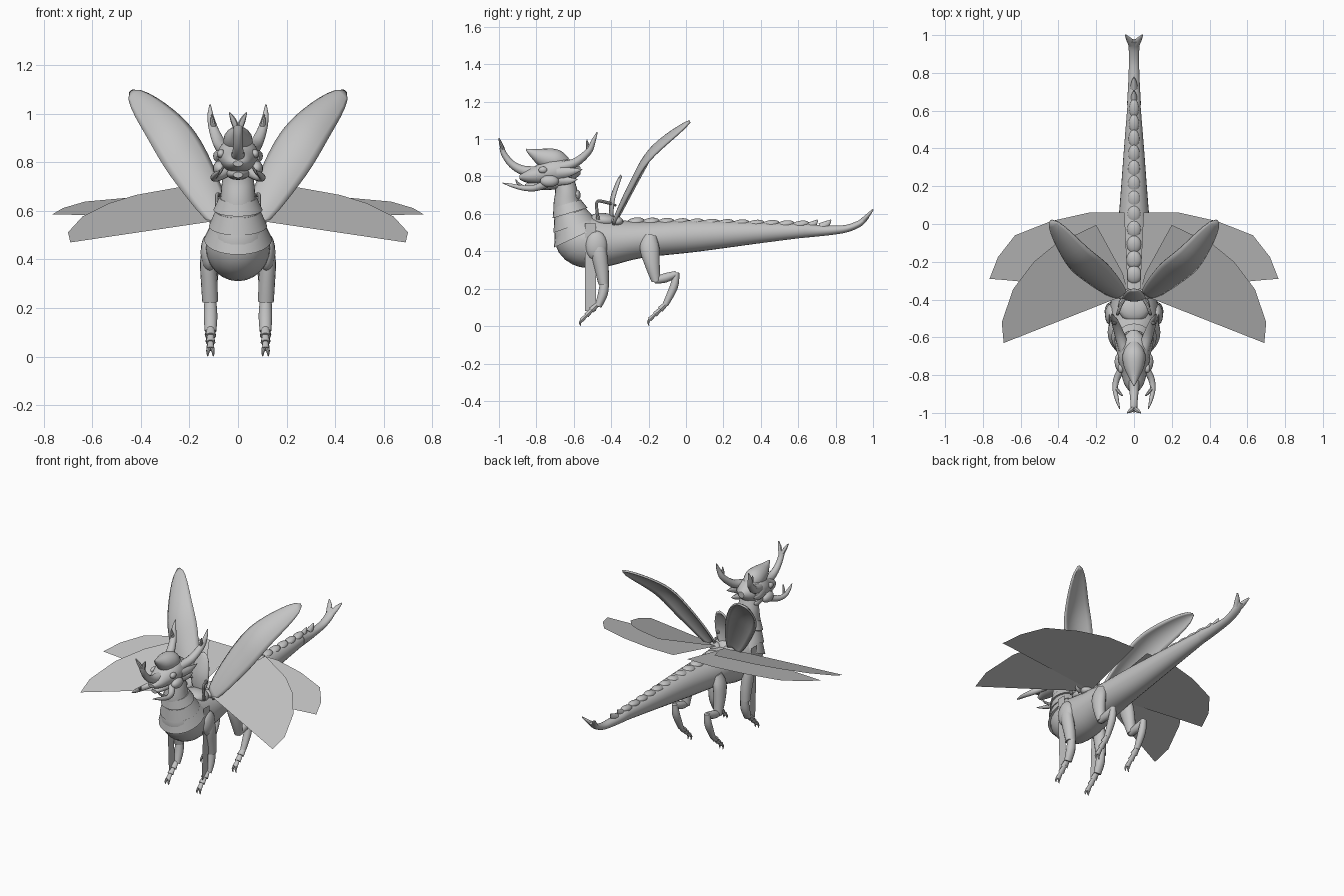
import bpy, bmesh, math
from mathutils import Vector, Matrix

grey = bpy.data.materials.new("shell_grey")
grey.diffuse_color = (0.55, 0.55, 0.55, 1)


def finish(bm, name, mirror=False, smooth=True):
    bmesh.ops.recalc_face_normals(bm, faces=bm.faces)
    me = bpy.data.meshes.new(name)
    bm.to_mesh(me)
    bm.free()
    me.materials.append(grey)
    ob = bpy.data.objects.new(name, me)
    bpy.context.collection.objects.link(ob)
    if mirror:
        mod = ob.modifiers.new("mirror", "MIRROR")
        mod.use_mirror_merge = False
    ob.select_set(smooth)
    if smooth:
        bpy.context.view_layer.objects.active = ob
    return ob


def spline(pts, steps):
    """Catmull-Rom through tuples of any length."""
    out = []
    for i in range(len(pts) - 1):
        p0, p1, p2, p3 = (pts[max(i - 1, 0)], pts[i], pts[i + 1], pts[min(i + 2, len(pts) - 1)])
        for s in range(steps):
            t = s / steps
            out.append([0.5 * (2 * b + (c - a) * t + (2 * a - 5 * b + 4 * c - d) * t * t
                               + (3 * b - a - 3 * c + d) * t ** 3)
                        for a, b, c, d in zip(p0, p1, p2, p3)])
    return out + [list(pts[-1])]


def tube(name, pts, mirror=False, steps=4, sides=16):
    """Sweep an ellipse through points (x, y, z, sideways radius, other radius)."""
    pts = spline(pts, steps)
    bm = bmesh.new()
    rings = []
    for i, p in enumerate(pts):
        tan = Vector(pts[min(i + 1, len(pts) - 1)][:3]) - Vector(pts[max(i - 1, 0)][:3])
        tan.normalize()
        side = (Vector((1, 0, 0)) - tan * tan.x).normalized()
        up = tan.cross(side)
        ring = []
        for k in range(sides):
            a = 2 * math.pi * k / sides
            ring.append(bm.verts.new(Vector(p[:3]) + side * math.cos(a) * max(p[3], .002)
                                     + up * math.sin(a) * max(p[4], .002)))
        rings.append(ring)
    for r, q in zip(rings, rings[1:]):
        for k in range(sides):
            bm.faces.new((r[k], r[(k + 1) % sides], q[(k + 1) % sides], q[k]))
    bm.faces.new(rings[0])
    bm.faces.new(rings[-1])
    return finish(bm, name, mirror)


def mid(pts):
    """Centre-line points (y, z, rx, rv) to tube points."""
    return [(0,) + p for p in pts]


def ball(name, loc, scale, tilt=0, mirror=False):
    bm = bmesh.new()
    m = Matrix.Translation(loc) @ Matrix.Rotation(tilt, 4, 'X') @ Matrix.Diagonal((*scale, 1))
    bmesh.ops.create_uvsphere(bm, u_segments=16, v_segments=10, radius=1, matrix=m)
    return finish(bm, name, mirror)


def sheet(name, pts):
    bm = bmesh.new()
    bm.faces.new([bm.verts.new(p) for p in pts])
    return finish(bm, name, True, False)


def shell(name, path, wide, out, width, cup, mirror):
    """Cupped leaf following a path, with a rounded outline."""
    path = spline(path, 6)
    wide, out = Vector(wide).normalized(), Vector(out).normalized()
    bm = bmesh.new()
    rows = []
    for i, p in enumerate(path):
        u = i / (len(path) - 1)
        w = max(math.sin(math.pi * min(1, .06 + .94 * u)) ** .62, .06)
        rows.append([bm.verts.new(Vector(p) + wide * width * w * v + out * cup * w * (1 - v * v))
                     for v in [k / 4 - 1 for k in range(9)]])
    for r, q in zip(rows, rows[1:]):
        for k in range(8):
            bm.faces.new((r[k], r[k + 1], q[k + 1], q[k]))
    ob = finish(bm, name, mirror)
    mod = ob.modifiers.new("thickness", "SOLIDIFY")
    mod.thickness = .012
    mod.offset = 0
    return ob


# Body, chest and neck in one sweep, then the thin tail
tube("body", mid([(.66, .512, .032, .035), (.4, .50, .053, .056), (.05, .482, .08, .085),
                  (-.25, .462, .11, .099), (-.45, .447, .128, .132), (-.565, .465, .13, .137),
                  (-.61, .56, .10, .095), (-.635, .64, .075, .075), (-.64, .72, .066, .06),
                  (-.655, .80, .05, .05)]), steps=6, sides=24)
tube("tail", mid([(.63, .512, .037, .04), (.70, .51, .033, .031), (.78, .513, .029, .025),
                  (.86, .522, .027, .02), (.93, .55, .028, .017), (.97, .588, .028, .012)]))
tube("tail_fork", [(.012, .95, .568, .018, .014), (.025, .975, .595, .016, .01),
                   (.045, 1.0, .623, .004, .004)], True)
for y in (.685, .755):
    tube("tail_spike", mid([(y - .03, .525, .02, .03), (y, .548, .013, .017),
                            (y + .02, .568, .003, .003)]))

# Overlapping collar plates round the neck base
for top, low in [((-.60, .54, .112, .108), (-.573, .482, .14, .148)),
                 ((-.62, .60, .093, .09), (-.598, .538, .12, .117)),
                 ((-.635, .655, .077, .076), (-.62, .605, .101, .097))]:
    tube("collar", mid([top, low]), sides=24)
ball("nape_bump", (0, -.585, .70), (.045, .022, .03))

# Back scutes
for i in range(12):
    t = i / 11
    y = -.27 + .88 * t
    ball("back_scute", (0, y, .555 - .012 * t), (.042 - .016 * t, .05, .026 - .006 * t), .16)
ball("shoulder_plate", (0, -.44, .565), (.085, .08, .04), -.1)
ball("wing_root", (.05, -.37, .56), (.04, .035, .025), 0, True)

# Head, helmet crest and jaws
tube("head", mid([(-.565, .83, .02, .02), (-.62, .83, .07, .06), (-.70, .828, .085, .075),
                  (-.78, .81, .07, .055), (-.85, .80, .05, .035), (-.89, .795, .02, .012)]))
tube("crest", mid([(-.63, .86, .03, .03), (-.69, .882, .06, .06), (-.76, .90, .052, .052),
                   (-.815, .923, .026, .026), (-.855, .945, .004, .004)]))
tube("lower_jaw", mid([(-.66, .77, .05, .035), (-.76, .755, .05, .028), (-.86, .748, .02, .012)]))
ball("cheek", (.075, -.73, .775), (.028, .05, .032), 0, True)
ball("eye", (.07, -.765, .835), (.016, .024, .018), 0, True)
tube("cheek_spike", [(.06, -.68, .82, .03, .035), (.085, -.62, .825, .018, .024),
                     (.095, -.555, .837, .002, .002)], True, sides=10)
tube("jaw_spike", [(.05, -.68, .78, .025, .03), (.075, -.62, .778, .014, .018),
                   (.08, -.58, .785, .002, .002)], True, sides=10)
tube("mandible", [(.05, -.75, .76, .022, .024), (.088, -.81, .738, .018, .018),
                  (.10, -.87, .738, .014, .014), (.09, -.93, .752, .01, .01),
                  (.075, -.98, .765, .002, .002)], True, sides=10)
tube("mandible_tooth", [(.095, -.87, .742, .01, .01), (.07, -.90, .765, .007, .007),
                        (.06, -.91, .785, .002, .002)], True, sides=8)

# Horns
tube("nose_horn", mid([(-.79, .82, .035, .035), (-.87, .832, .026, .026), (-.93, .865, .02, .02),
                       (-.97, .915, .018, .016), (-.985, .955, .02, .013)]), sides=12)
tube("nose_horn_fork", [(.008, -.98, .945, .013, .012), (.02, -.99, .975, .012, .009),
                        (.035, -1.0, 1.005, .003, .003)], True, sides=8)
tube("rear_horn", [(.05, -.67, .85, .03, .03), (.075, -.59, .875, .027, .024),
                   (.10, -.52, .935, .02, .018), (.113, -.495, .99, .013, .012),
                   (.115, -.475, 1.037, .003, .003)], True, sides=12)
tube("rear_horn_tine", [(.10, -.52, .94, .012, .012), (.105, -.527, .97, .009, .009),
                        (.108, -.53, .998, .002, .002)], True, sides=8)

# Raised wing cases and the small upright plate between them
shell("wing_case", [(.07, -.375, .56), (.19, -.265, .77), (.30, -.165, .935), (.44, .02, 1.09)],
      (.13, -.07, -.11), (0, -.82, .57), .098, .028, True)
shell("upright_plate", [(0, -.395, .57), (0, -.385, .68), (0, -.345, .805)],
      (1, 0, 0), (0, -1, .3), .06, .015, False)
tube("feeler", [(.085, -.47, .57, .009, .009), (.087, -.478, .64, .008, .008),
                (.085, -.47, .668, .008, .008), (.065, -.42, .66, .009, .009),
                (.03, -.375, .645, .006, .006)], True, sides=8)

# Flat membrane wings, each lying in a tilted plane
rear = [(.03, -.36), (.05, .06), (.24, .06), (.44, .015), (.63, -.06), (.72, -.175),
        (.765, -.29), (.68, -.297)]
front = [(.03, -.37), (.06, -.26), (.20, -.005), (.42, -.11), (.53, -.20), (.64, -.345),
         (.70, -.52), (.69, -.63)]
sheet("rear_membrane", [(x, y, .652 + .229 * y) for x, y in rear])
sheet("front_membrane", [(x, y, .707 + .376 * y) for x, y in front])

# Hanging side straps
sheet("side_strap", [(.132, -.54, .55), (.132, -.48, .55), (.118, -.48, .08), (.118, -.54, .08)])

# Front legs
ball("front_shoulder", (.118, -.48, .43), (.036, .06, .08), 0, True)
tube("front_thigh", [(.115, -.475, .46, .03, .035), (.122, -.465, .39, .034, .042),
                     (.118, -.45, .30, .034, .037), (.115, -.44, .225, .032, .028)], True)
tube("front_shin", [(.114, -.435, .235, .024, .024), (.113, -.445, .17, .028, .026),
                    (.113, -.47, .105, .024, .018)], True, sides=12)
# Hind legs
tube("hind_thigh", [(.085, -.19, .48, .03, .035), (.105, -.195, .42, .035, .052),
                    (.115, -.18, .33, .033, .04), (.116, -.16, .24, .026, .024)], True)
tube("hind_shin", [(.116, -.17, .245, .02, .018), (.116, -.11, .258, .024, .025),
                   (.116, -.05, .28, .018, .016)], True, sides=12)
tube("hind_shank", [(.116, -.05, .287, .017, .015), (.115, -.065, .21, .024, .022),
                    (.114, -.11, .115, .018, .016)], True, sides=12)

# Segmented feet with paired claws: ankle to toe
for name, a, b in [("front", Vector((.113, -.475, .115)), Vector((.113, -.555, .035))),
                   ("hind", Vector((.114, -.105, .12)), Vector((.114, -.19, .04)))]:
    for i in range(3):
        p, q = a.lerp(b, i / 3), a.lerp(b, (i + 1.15) / 3)
        r = .021 - .003 * i
        tube(name + "_foot_joint", [(*p, r * .75, r * .6), (*q, r * 1.1, r * .85)], True, 2, 10)
    for dx in (-.011, .011):
        tube(name + "_claw", [(b.x + dx * .6, b.y, b.z, .009, .009),
                              (b.x + dx, b.y - .012, b.z - .018, .006, .006),
                              (b.x + dx, b.y - .008, .002, .002, .002)], True, 2, 8)

bpy.ops.object.shade_smooth_by_angle(angle=math.radians(40))
